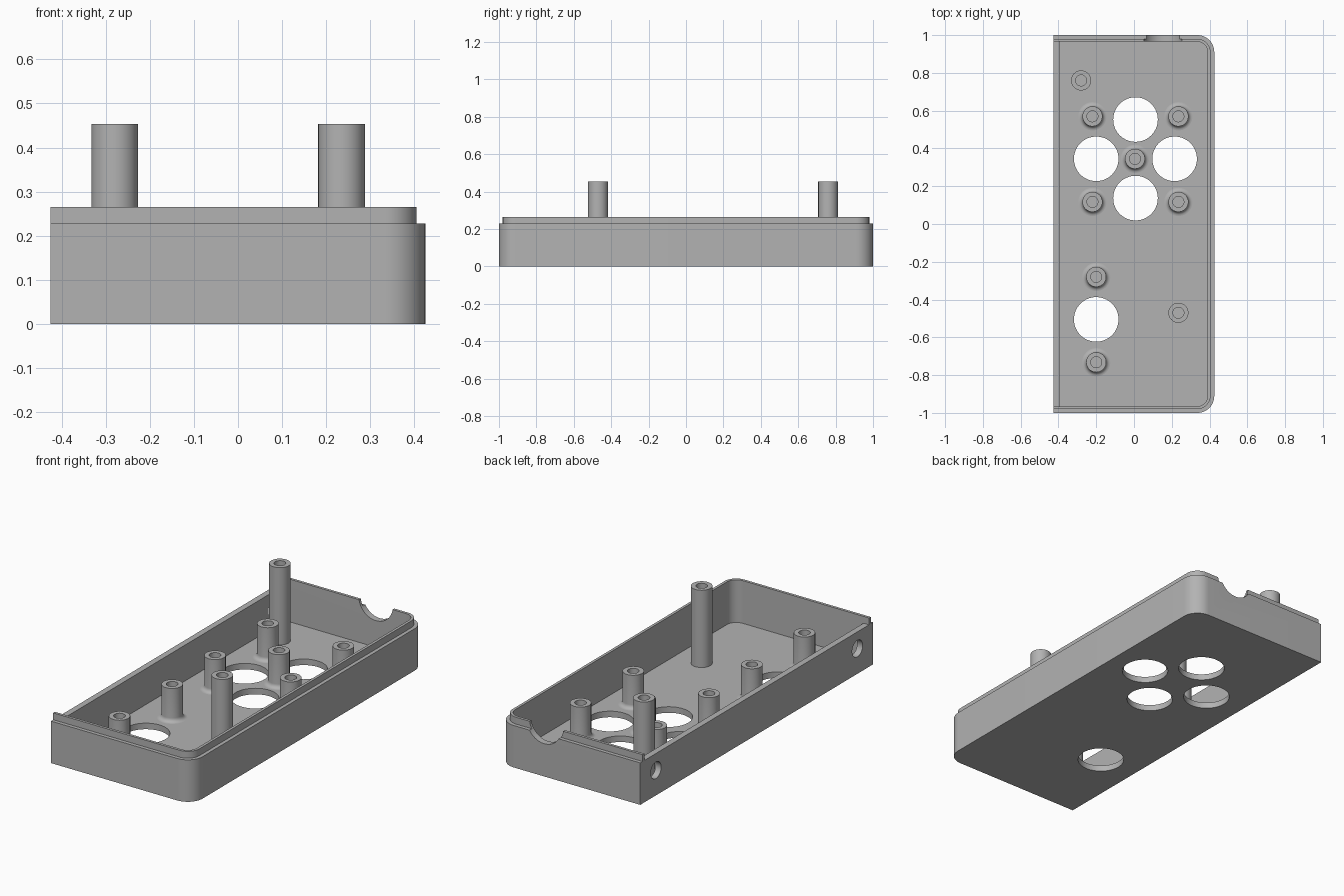
import bpy, bmesh, math

if "Cube" in bpy.data.objects:
    bpy.data.objects.remove(bpy.data.objects["Cube"], do_unlink=True)

GREY = bpy.data.materials.new("plain grey")
GREY.use_nodes = True
COLOUR = (0.45, 0.45, 0.45, 1)
GREY.diffuse_color = COLOUR
GREY.node_tree.nodes["Principled BSDF"].inputs["Base Color"].default_value = COLOUR

HALF_X, HALF_Y = 0.425, 1.0
WALL, FLOOR, RIM, TOP = 0.035, 0.033, 0.228, 0.265


def make(name, bm):
    bmesh.ops.recalc_face_normals(bm, faces=bm.faces)
    mesh = bpy.data.meshes.new(name)
    bm.to_mesh(mesh)
    bm.free()
    mesh.materials.append(GREY)
    obj = bpy.data.objects.new(name, mesh)
    bpy.context.collection.objects.link(obj)
    return obj


def activate(obj):
    bpy.ops.object.select_all(action="DESELECT")
    obj.select_set(True)
    bpy.context.view_layer.objects.active = obj


def combine(target, other, operation):
    """Boolean the other solid into the target and discard it."""
    other.hide_render = True
    mod = target.modifiers.new("cut", "BOOLEAN")
    mod.operation, mod.object, mod.solver = operation, other, "EXACT"
    activate(target)
    bpy.ops.object.modifier_apply(modifier=mod.name)
    bpy.data.objects.remove(other, do_unlink=True)


def tray_solid(name, x_start, inset, z0, z1):
    """Block with two rounded corners on the +x side."""
    r = 0.09 - inset
    cx, cy = HALF_X - 0.09, HALF_Y - 0.09
    steps = 12
    pts = [(x_start, -HALF_Y + inset)]
    for sign, start in ((-1, -90), (1, 0)):
        for i in range(steps + 1):
            a = math.radians(start + 90 * i / steps)
            pts.append((cx + r * math.cos(a), sign * cy + r * math.sin(a)))
    pts.append((x_start, HALF_Y - inset))
    bm = bmesh.new()
    face = bm.faces.new([bm.verts.new((x, y, z0)) for x, y in pts])
    ext = bmesh.ops.extrude_face_region(bm, geom=[face])
    verts = [g for g in ext["geom"] if isinstance(g, bmesh.types.BMVert)]
    bmesh.ops.translate(bm, verts=verts, vec=(0, 0, z1 - z0))
    return make(name, bm)


def cylinder(name, location, radius, depth, rotation=(0, 0, 0)):
    bpy.ops.mesh.primitive_cylinder_add(vertices=64, radius=radius, depth=depth,
                                        location=location, rotation=rotation)
    obj = bpy.context.object
    obj.name = name
    obj.data.materials.append(GREY)
    return obj


def box(name, location, size):
    bpy.ops.mesh.primitive_cube_add(size=1, location=location)
    obj = bpy.context.object
    obj.name, obj.scale = name, size
    obj.data.materials.append(GREY)
    return obj


def smooth(obj):
    activate(obj)
    bpy.ops.object.shade_smooth_by_angle(angle=math.radians(30))


# Tray: outer wall, raised lip and hollow interior
tray = tray_solid("tray", -HALF_X, 0, 0, RIM)
combine(tray, tray_solid("lip", -HALF_X, 0.02, RIM - 0.05, TOP), "UNION")
combine(tray, tray_solid("cavity", -HALF_X + 0.033, WALL, FLOOR, 0.4), "DIFFERENCE")

# The flat long wall stops at the rim height, between the lip ends
combine(tray, box("flat_wall_cutter", (-HALF_X, 0, RIM + 0.1),
                  (0.1, 2 * (HALF_Y - WALL), 0.2)), "DIFFERENCE")

# Large round openings in the floor
for x, y in ((0.008, 0.553), (-0.2, 0.345), (0.215, 0.345), (0.008, 0.137), (-0.2, -0.505)):
    combine(tray, cylinder("floor_opening", (x, y, 0), 0.118, 0.2), "DIFFERENCE")

# Screw holes in the flat long wall
for y in (-0.865, 0.865):
    combine(tray, cylinder("side_hole", (-HALF_X, y, 0.137), 0.045, 0.15,
                           (0, math.pi / 2, 0)), "DIFFERENCE")

# Cable notch in the back wall
combine(tray, cylinder("cable_notch", (0.153, HALF_Y, 0.28), 0.102, 0.2,
                       (math.pi / 2, 0, 0)), "DIFFERENCE")
smooth(tray)


def post(name, x, y, top, fillet):
    """Hollow round post, turned from a profile, with an optional base fillet."""
    r, bore, base = 0.053, 0.029, FLOOR - 0.01
    profile = [(0, FLOOR + 0.002), (bore, FLOOR + 0.002), (bore, top), (r, top)]
    if fillet:
        for i in range(7):
            a = math.radians(15 * i)
            profile.append((r + fillet * (1 - math.cos(a)),
                            FLOOR + fillet * (1 - math.sin(a))))
        profile.append((r + fillet, base))
    else:
        profile.append((r, base))
    profile.append((0, base))
    bm = bmesh.new()
    verts = [bm.verts.new((px, 0, pz)) for px, pz in profile]
    edges = [bm.edges.new(pair) for pair in zip(verts, verts[1:])]
    bmesh.ops.spin(bm, geom=verts + edges, cent=(0, 0, 0), axis=(0, 0, 1),
                   angle=2 * math.pi, steps=40, use_merge=False)
    bmesh.ops.remove_doubles(bm, verts=bm.verts, dist=0.0001)
    obj = make(name, bm)
    obj.location = (x, y, 0)
    smooth(obj)


# Tall plain posts
for x, y in ((-0.28, 0.76), (0.235, -0.47)):
    post("tall_post", x, y, 0.453, 0)

# Short posts with filleted bases
for x, y in ((-0.22, 0.57), (0.235, 0.57), (0.005, 0.345), (-0.22, 0.117),
             (0.235, 0.117), (-0.2, -0.28), (-0.2, -0.732)):
    post("short_post", x, y, 0.215, 0.022)
